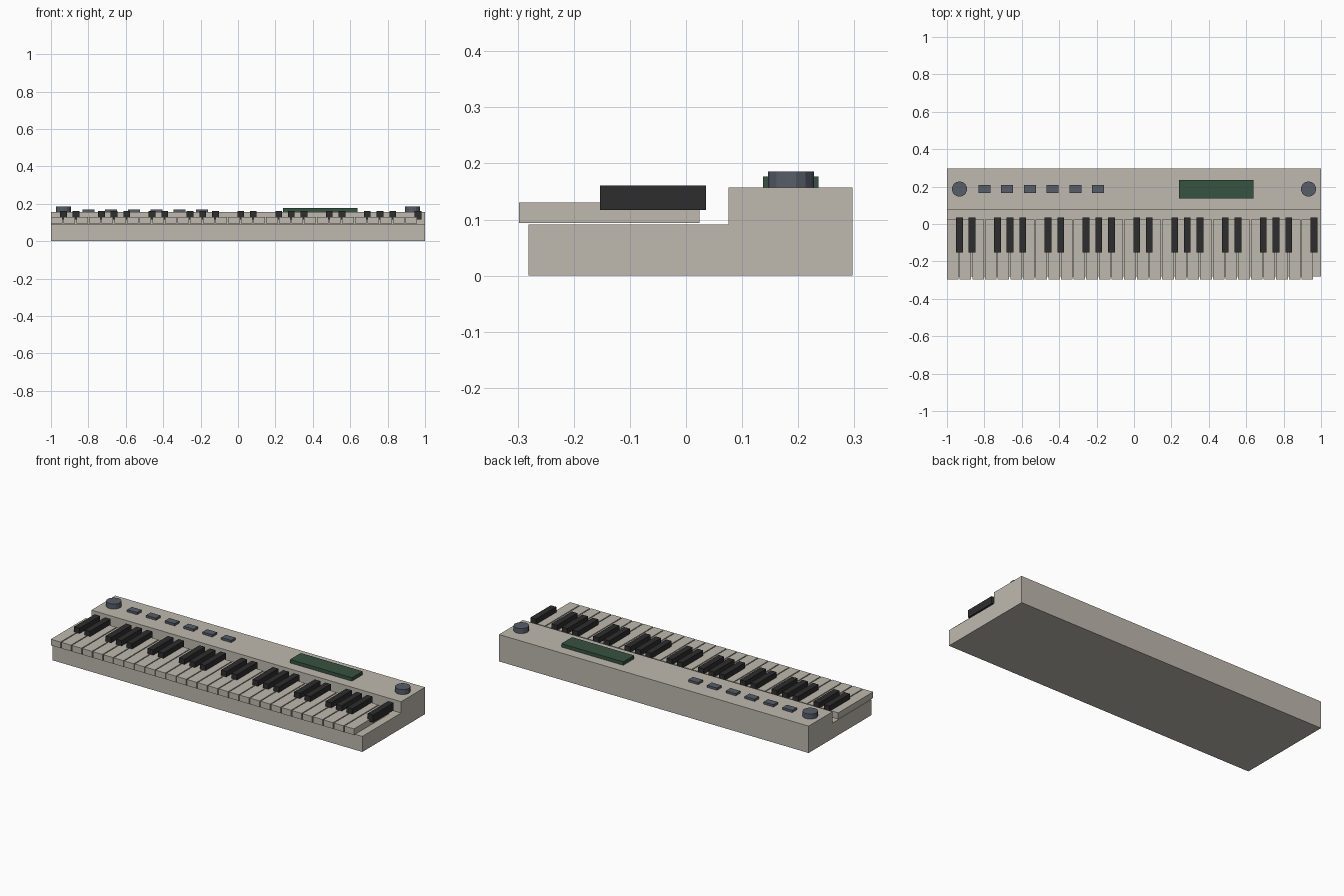
import bpy
import bmesh

cube = bpy.data.objects.get("Cube")
if cube:
    bpy.data.objects.remove(cube, do_unlink=True)


def material(name, rgb):
    mat = bpy.data.materials.new(name)
    mat.use_nodes = True
    colour = (*rgb, 1)
    mat.diffuse_color = colour
    mat.node_tree.nodes["Principled BSDF"].inputs["Base Color"].default_value = colour
    return mat


BEIGE = material("warm beige", (0.52, 0.49, 0.43))
BLACK = material("key black", (0.026, 0.026, 0.026))
SLATE = material("slate grey", (0.095, 0.11, 0.14))
GREEN = material("display green", (0.038, 0.085, 0.052))


def finish(name, bm, mat):
    bmesh.ops.recalc_face_normals(bm, faces=bm.faces)
    mesh = bpy.data.meshes.new(name)
    bm.to_mesh(mesh)
    bm.free()
    mesh.materials.append(mat)
    obj = bpy.data.objects.new(name, mesh)
    bpy.context.collection.objects.link(obj)
    return obj


def box(name, x, y, z, mat):
    """Box from (low, high) pairs on each axis."""
    bm = bmesh.new()
    bmesh.ops.create_cube(bm, size=1)
    for v in bm.verts:
        v.co = [pair[0] if c < 0 else pair[1] for c, pair in zip(v.co, (x, y, z))]
    return finish(name, bm, mat)


# Case: stepped side profile swept across the full width
PANEL_Z = 0.157
profile = [(-0.281, 0), (0.297, 0), (0.297, PANEL_Z),
           (0.076, PANEL_Z), (0.076, 0.091), (-0.281, 0.091)]
bm = bmesh.new()
face = bm.faces.new([bm.verts.new((-1, y, z)) for y, z in profile])
swept = bmesh.ops.extrude_face_region(bm, geom=[face])["geom"]
bmesh.ops.translate(bm, vec=(2, 0, 0),
                    verts=[g for g in swept if isinstance(g, bmesh.types.BMVert)])
finish("case", bm, BEIGE)

# Keys: the black ones sit over the gaps, two and three per octave
PITCH = 0.0677
for i in range(29):
    left = -1 + i * PITCH
    box(f"white_key_{i + 1}", (left, left + 0.062), (-0.298, 0.024), (0.094, 0.13), BEIGE)
    if i % 7 in (0, 1, 3, 4, 5):
        gap = left + PITCH - 0.001
        box(f"black_key_{i + 1}", (gap - 0.018, gap + 0.018), (-0.153, 0.036),
            (0.117, 0.161), BLACK)

# Panel buttons
for i in range(6):
    x = -0.8 + i * 0.1215
    box(f"button_{i + 1}", (x - 0.032, x + 0.032), (0.166, 0.208), (PANEL_Z, 0.17), SLATE)

# Display
box("display", (0.24, 0.64), (0.137, 0.236), (PANEL_Z, 0.177), GREEN)

# Knobs at both ends of the panel
for name, x in (("right_knob", -0.933), ("left_knob", 0.933)):
    bm = bmesh.new()
    bmesh.ops.create_cone(bm, cap_ends=True, segments=14, radius1=0.041,
                          radius2=0.041, depth=0.186 - PANEL_Z)
    bmesh.ops.translate(bm, verts=bm.verts, vec=(x, 0.187, (0.186 + PANEL_Z) / 2))
    finish(name, bm, SLATE)
